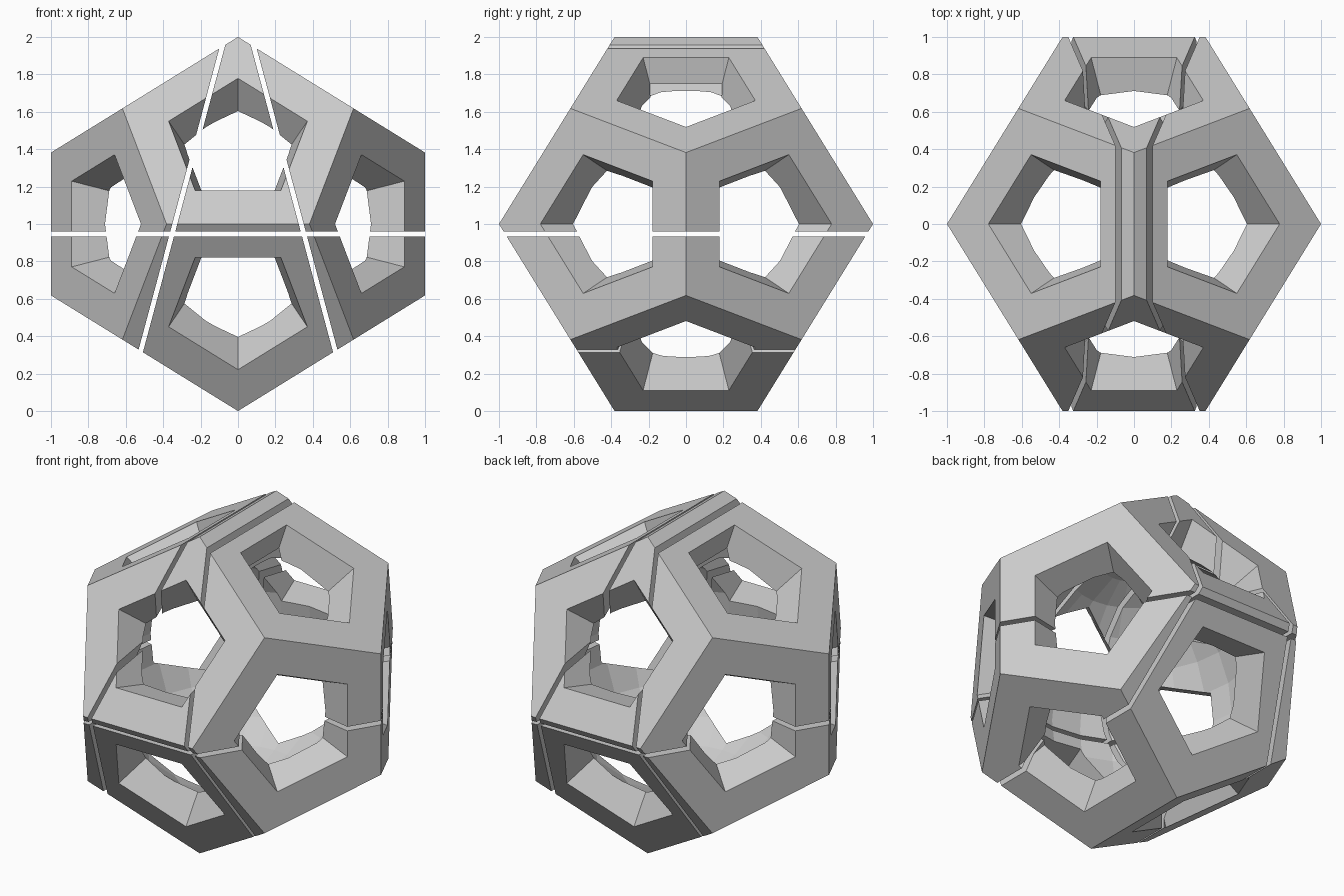
import bpy, bmesh, math
from mathutils import Vector, Matrix

if "Cube" in bpy.data.objects:
    bpy.data.objects.remove(bpy.data.objects["Cube"])

CENTRE = Vector((0, 0, 1))
PHI = (1 + 5 ** 0.5) / 2


def add_object(name, bm):
    bmesh.ops.recalc_face_normals(bm, faces=bm.faces)
    mesh = bpy.data.meshes.new(name)
    bm.to_mesh(mesh)
    bm.free()
    ob = bpy.data.objects.new(name, mesh)
    bpy.context.collection.objects.link(ob)
    return ob


def dodecahedron():
    bm = bmesh.new()
    a, b = 1 / PHI, 1 / PHI ** 2
    pts = [(x * a, y * a, z * a) for x in (-1, 1) for y in (-1, 1) for z in (-1, 1)]
    for s in (-1, 1):
        for t in (-b, b):
            pts += [(0, t, s), (t, s, 0), (s, 0, t)]
    for p in pts:
        bm.verts.new(p)
    bmesh.ops.convex_hull(bm, input=bm.verts)
    bmesh.ops.dissolve_limit(bm, angle_limit=0.02, verts=bm.verts, edges=bm.edges)
    return bm


# Solid body and one pentagonal tunnel through each face, tapering to the centre
body_bm = dodecahedron()
tunnel_bm = bmesh.new()
for f in body_bm.faces:
    c = f.calc_center_median()
    ring = [c.lerp(v.co, 0.6) for v in f.verts]
    inner = [tunnel_bm.verts.new(p * 0.6 + CENTRE) for p in ring]
    outer = [tunnel_bm.verts.new(p * 1.08 + CENTRE) for p in ring]
    tunnel_bm.faces.new(inner)
    tunnel_bm.faces.new(outer[::-1])
    for i in range(5):
        j = (i + 1) % 5
        tunnel_bm.faces.new((inner[i], outer[i], outer[j], inner[j]))
bmesh.ops.translate(body_bm, verts=body_bm.verts, vec=CENTRE)
body = add_object("shell", body_bm)
cutters = [add_object("tunnel_cutter", tunnel_bm)]

# Round hollow inside
bm = bmesh.new()
bmesh.ops.create_uvsphere(bm, u_segments=24, v_segments=12, radius=0.73,
                          matrix=Matrix.Translation(CENTRE))
cutters.insert(0, add_object("hollow_cutter", bm))

# Thin slabs that split the shell: one level, two leaning
for x, z, ang in ((0, 0.947, 0), (-0.338, 1, -75), (0.338, 1, 75)):
    bm = bmesh.new()
    m = (Matrix.Translation((x, 0, z)) @ Matrix.Rotation(math.radians(ang), 4, 'Y')
         @ Matrix.Diagonal((4, 4, 0.026, 1)))
    bmesh.ops.create_cube(bm, size=1, matrix=m)
    cutters.append(add_object("slit_cutter", bm))

for c in cutters:
    c.hide_render = True
    mod = body.modifiers.new("cut", 'BOOLEAN')
    mod.operation = 'DIFFERENCE'
    mod.solver = 'EXACT'
    mod.object = c

# Bake the cuts, drop the cutters, split into separate pieces
bpy.context.view_layer.update()
baked = bpy.data.meshes.new_from_object(body.evaluated_get(bpy.context.evaluated_depsgraph_get()))
body.modifiers.clear()
body.data = baked
for c in cutters:
    bpy.data.objects.remove(c)
bpy.context.view_layer.objects.active = body
body.select_set(True)
bpy.ops.object.mode_set(mode='EDIT')
bpy.ops.mesh.select_all(action='SELECT')
bpy.ops.mesh.separate(type='LOOSE')
bpy.ops.object.mode_set(mode='OBJECT')
for i, ob in enumerate(o for o in bpy.context.scene.objects if o.type == 'MESH'):
    ob.name = f"shell_piece_{i + 1}"
